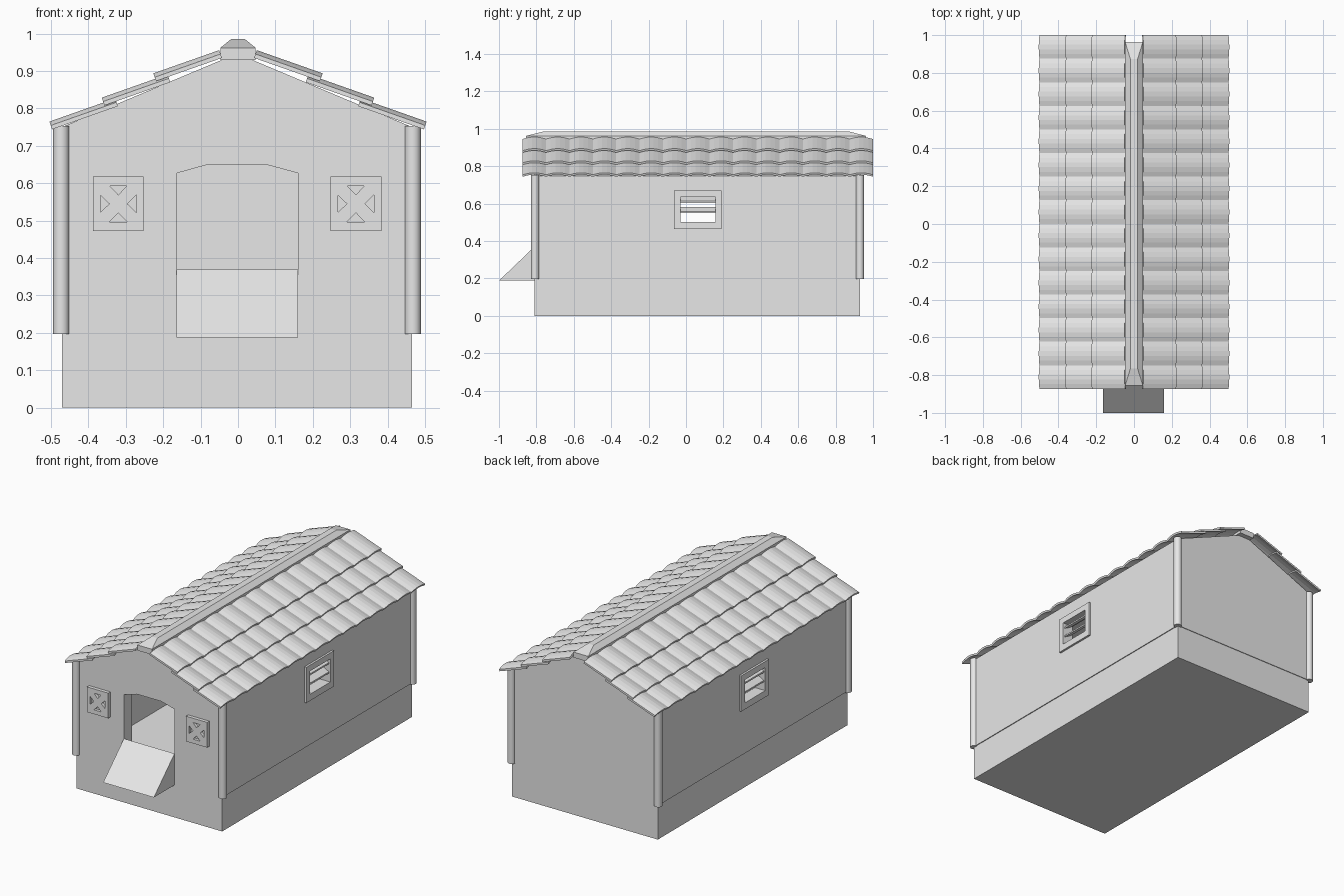
import bpy, bmesh
from math import radians
from mathutils import Matrix, Vector

cube = bpy.data.objects.get("Cube")
if cube:
    bpy.data.objects.remove(cube, do_unlink=True)

grey = bpy.data.materials.new("plain_grey")
grey.use_nodes = True
grey.diffuse_color = (0.8, 0.8, 0.8, 1)
grey.node_tree.nodes["Principled BSDF"].inputs["Base Color"].default_value = (0.8, 0.8, 0.8, 1)

CX = -0.0025               # the house sits slightly off the roof centre
FRONT, BACK, HALF = -0.81, 0.93, 0.468


def finish(bm, name):
    bmesh.ops.recalc_face_normals(bm, faces=bm.faces)
    mesh = bpy.data.meshes.new(name)
    bm.to_mesh(mesh)
    bm.free()
    mesh.materials.append(grey)
    ob = bpy.data.objects.new(name, mesh)
    bpy.context.collection.objects.link(ob)
    return ob


def prism(name, profile, a, b, axis="y"):
    """Extrude a profile from a to b: (x, z) points along y, or (y, z) points along x."""
    bm = bmesh.new()
    place = (lambda p, t: (p[0], t, p[1])) if axis == "y" else (lambda p, t: (t, p[0], p[1]))
    face = bm.faces.new([bm.verts.new(place(p, a)) for p in profile])
    moved = bmesh.ops.extrude_face_region(bm, geom=[face])["geom"]
    shift = Vector((0, b - a, 0)) if axis == "y" else Vector((b - a, 0, 0))
    bmesh.ops.translate(bm, vec=shift, verts=[v for v in moved if isinstance(v, bmesh.types.BMVert)])
    return finish(bm, name)


def box(name, x, y, z):
    return prism(name, [(x[0], z[0]), (x[1], z[0]), (x[1], z[1]), (x[0], z[1])], y[0], y[1])


def cut(target, cutter):
    cutter.hide_render = True
    mod = target.modifiers.new("cut", "BOOLEAN")
    mod.operation, mod.solver, mod.object = "DIFFERENCE", "EXACT", cutter
    bpy.context.view_layer.objects.active = target
    bpy.ops.object.modifier_apply(modifier=mod.name)
    bpy.data.objects.remove(cutter, do_unlink=True)


def gable(half, low, eave, top):
    return [(CX - half, low), (CX + half, low), (CX + half, eave),
            (CX + 0.04, top), (CX - 0.04, top), (CX - half, eave)]


# Plinth and hollow house walls
box("plinth", (CX - HALF, CX + HALF), (FRONT, BACK), (0, 0.2))
walls = prism("walls", gable(HALF + 0.005, 0.2, 0.748, 0.93), FRONT, BACK + 0.004)
cut(walls, prism("room_cutter", gable(HALF - 0.05, 0.21, 0.72, 0.88), FRONT + 0.07, BACK - 0.06))

# Arched doorway
door = [(-0.163, 0.21), (0.16, 0.21), (0.16, 0.627), (0.075, 0.65), (-0.08, 0.65), (-0.163, 0.627)]
cut(walls, prism("door_cutter", door, FRONT - 0.1, FRONT + 0.1))

# Side windows: wall opening, frame and tilted slats
WY, WZ = (-0.03, 0.157), (0.502, 0.636)
cut(walls, box("window_cutter", (-0.8, 0.8), WY, WZ))
for side, label in ((1, "left"), (-1, "right")):
    face = CX + side * HALF
    xs = sorted((face - side * 0.02, face + side * 0.017))
    frame = box(label + "_window_frame", xs, (WY[0] - 0.033, WY[1] + 0.033), (WZ[0] - 0.038, WZ[1] + 0.035))
    cut(frame, box("frame_cutter", (-0.8, 0.8), WY, WZ))
    for i, z in enumerate((0.55, 0.604)):
        outer, inner = face + side * 0.008, face - side * 0.035
        prism(f"{label}_window_slat_{i}",
              [(outer, z), (outer, z + 0.009), (inner, z + 0.032), (inner, z + 0.023)], *WY)

# Entry ramp
prism("ramp", [(-1.0, 0.188), (FRONT, 0.188), (FRONT, 0.37)], -0.165, 0.16, "x")

# Shutters with four triangular cut-outs
for side, label in ((1, "left"), (-1, "right")):
    cx, cz = CX + side * 0.3175, 0.545
    panel = box(label + "_shutter", (cx - 0.068, cx + 0.068), (FRONT - 0.02, FRONT), (cz - 0.073, cz + 0.073))
    for turn in range(4):
        rot = Matrix.Rotation(radians(90 * turn), 2)
        points = [rot @ Vector(p) for p in ((-0.023, 0.048), (0.023, 0.048), (0, 0.024))]
        cut(panel, prism("triangle_cutter", [(cx + p.x, cz + p.y) for p in points],
                         FRONT - 0.04, FRONT - 0.003))

# Round corner posts
for side, label in ((1, "left"), (-1, "right")):
    for y, end in ((FRONT + 0.003, "front"), (BACK, "back")):
        bm = bmesh.new()
        bmesh.ops.create_cone(bm, cap_ends=True, segments=12, radius1=0.022, radius2=0.022, depth=0.555,
                              matrix=Matrix.Translation((CX + side * 0.47, y, 0.475)))
        post = finish(bm, f"{end}_{label}_post")
        bpy.ops.object.select_all(action="DESELECT")
        post.select_set(True)
        bpy.context.view_layer.objects.active = post
        bpy.ops.object.shade_smooth_by_angle(angle=radians(40))

# Roof tiles: three overlapping rows of humped tiles on each slope
TILES, Y0, Y1 = 15, -0.873, 1.0
HUMP = [(0, 0), (0.2, 0.007), (0.4, 0.011), (0.6, 0.011), (0.8, 0.007)]
ROWS = [(0.497, 0.744), (0.357, 0.808), (0.219, 0.873)]
RUN, RISE, THICK = 0.176, 0.062, 0.011


def tile_row(name, side, x, z):
    bm = bmesh.new()
    normal = Vector((RISE, 0, RUN)).normalized()
    step = (Y1 - Y0) / TILES
    samples = [(Y0 + (i + u) * step, h) for i in range(TILES) for u, h in HUMP] + [(Y1, 0)]
    rings = []
    for y, h in samples:
        ring = []
        for px, pz, up in ((x, z, 0), (x, z, THICK), (x - RUN, z + RISE, THICK), (x - RUN, z + RISE, 0)):
            p = Vector((px, y, pz)) + normal * (h + up)
            ring.append(bm.verts.new((p.x * side, p.y, p.z)))
        rings.append(ring)
    for a, b in zip(rings, rings[1:]):
        for k in range(4):
            bm.faces.new((a[k], a[(k + 1) % 4], b[(k + 1) % 4], b[k]))
    bm.faces.new(rings[0])
    bm.faces.new(rings[-1])
    finish(bm, name)


for side, label in ((1, "left"), (-1, "right")):
    for i, (x, z) in enumerate(ROWS):
        tile_row(f"{label}_tile_row_{i}", side, x, z)

# Ridge cap with hipped ends
ridge = box("ridge_cap", (-0.047, 0.047), (-0.855, 0.963), (0.93, 0.962))
bm = bmesh.new()
bm.from_mesh(ridge.data)
top = max(bm.faces, key=lambda f: f.calc_center_median().z)
lifted = bmesh.ops.extrude_face_region(bm, geom=[top])["geom"]
bmesh.ops.delete(bm, geom=[top], context="FACES_ONLY")
for v in (g for g in lifted if isinstance(g, bmesh.types.BMVert)):
    v.co.x *= 0.4
    v.co.y += 0.09 if v.co.y < 0 else -0.09
    v.co.z = 0.985
bm.to_mesh(ridge.data)
bm.free()
